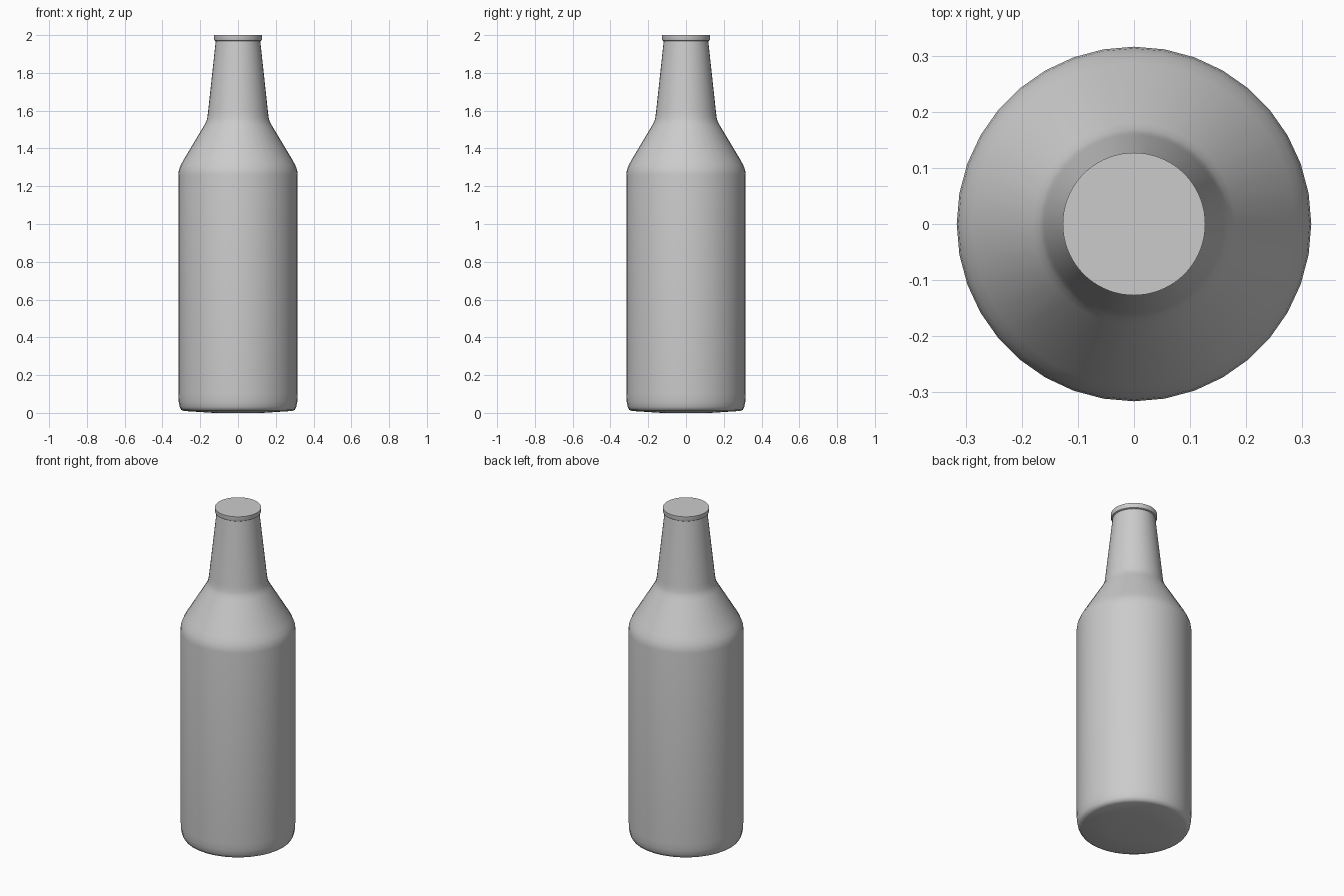
import bpy
import bmesh
from math import cos, sin, tau, radians

cube = bpy.data.objects.get("Cube")
if cube:
    bpy.data.objects.remove(cube)

# Single grey finish
grey = bpy.data.materials.new("light grey")
grey.use_nodes = True
colour = (0.6, 0.6, 0.6, 1)
grey.diffuse_color = colour
grey.node_tree.nodes["Principled BSDF"].inputs["Base Color"].default_value = colour


def lathe(name, profile, sides, angle):
    """Turn a (radius, height) profile about z and close both ends."""
    bm = bmesh.new()
    rings = [[bm.verts.new((r * cos(tau * i / sides), r * sin(tau * i / sides), z))
              for i in range(sides)] for r, z in profile]
    for low, high in zip(rings, rings[1:]):
        for i in range(sides):
            j = (i + 1) % sides
            bm.faces.new((low[i], low[j], high[j], high[i]))
    bm.faces.new(rings[0][::-1])
    bm.faces.new(rings[-1])
    mesh = bpy.data.meshes.new(name)
    bm.to_mesh(mesh)
    bm.free()
    mesh.materials.append(grey)
    obj = bpy.data.objects.new(name, mesh)
    bpy.context.collection.objects.link(obj)
    bpy.ops.object.select_all(action="DESELECT")
    obj.select_set(True)
    bpy.context.view_layer.objects.active = obj
    bpy.ops.object.shade_smooth_by_angle(angle=radians(angle))
    return obj


# Bottle: shallow domed base, straight body, sloped shoulder, tapered neck
lathe("bottle_body", [
    (0.13, 0.0), (0.285, 0.01), (0.301, 0.016), (0.309, 0.032), (0.314, 0.06),
    (0.316, 0.10), (0.316, 1.26), (0.313, 1.285), (0.304, 1.31), (0.288, 1.34),
    (0.18, 1.52), (0.169, 1.54), (0.163, 1.56), (0.159, 1.59),
    (0.121, 1.94), (0.117, 1.975)], 36, 50)

# Flat cap overhanging the neck
lathe("bottle_cap", [(0.118, 1.968), (0.125, 1.972), (0.127, 1.978), (0.127, 2.0)], 72, 40)
